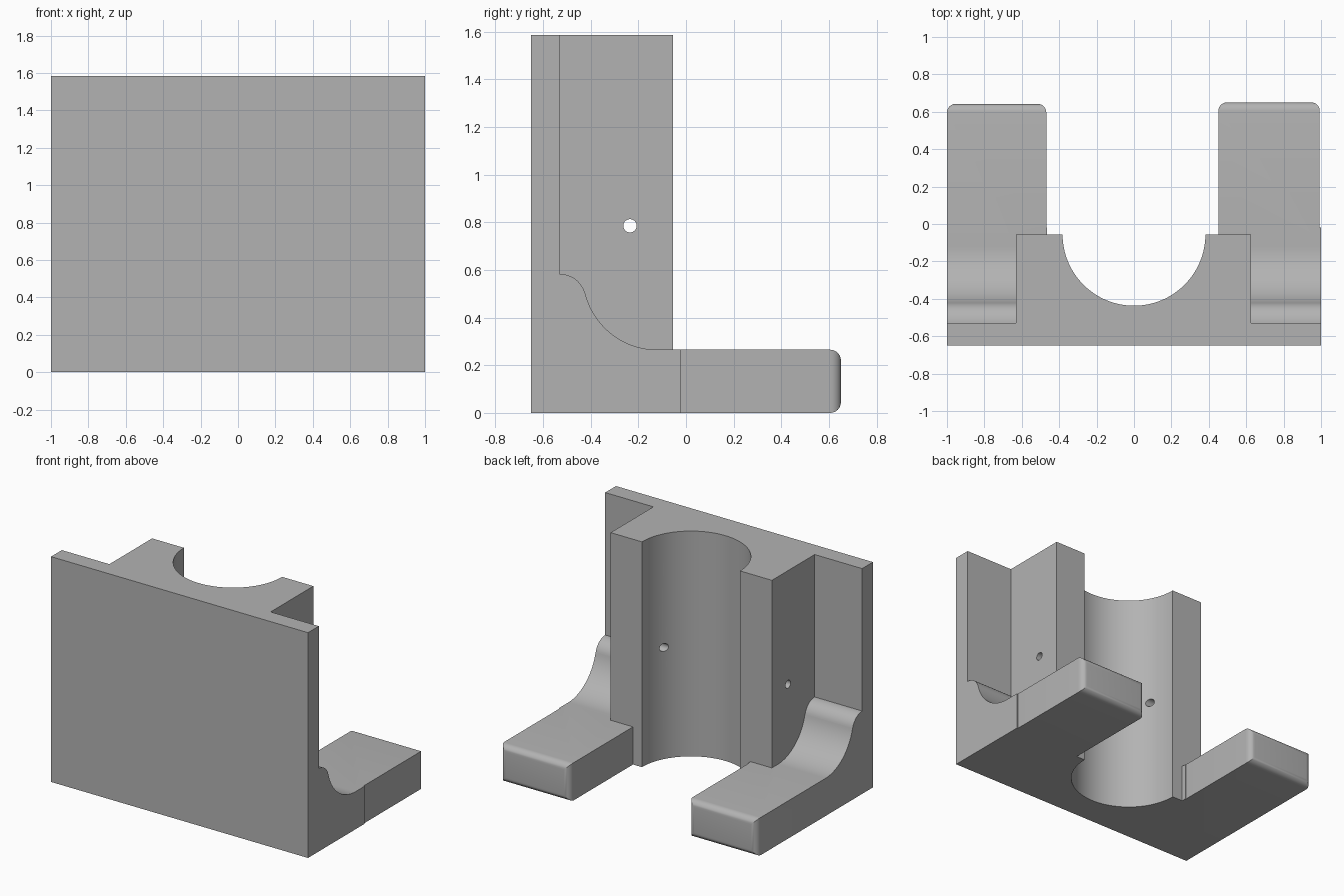
import bpy, bmesh, math
from mathutils import Vector

if "Cube" in bpy.data.objects:
    bpy.data.objects.remove(bpy.data.objects["Cube"], do_unlink=True)

H = 1.585            # overall height
FRONT, PLATE, REAR = -0.65, -0.53, -0.055

grey = bpy.data.materials.new("plain_grey")
grey.use_nodes = True
grey.diffuse_color = (0.45, 0.45, 0.45, 1)
grey.node_tree.nodes["Principled BSDF"].inputs["Base Color"].default_value = (0.45, 0.45, 0.45, 1)


def arc(cx, cy, r, a0, a1, n):
    angles = [math.radians(a0 + (a1 - a0) * i / n) for i in range(n + 1)]
    return [(cx + r * math.cos(a), cy + r * math.sin(a)) for a in angles]


def finish(name, bm):
    bmesh.ops.recalc_face_normals(bm, faces=bm.faces)
    mesh = bpy.data.meshes.new(name)
    bm.to_mesh(mesh)
    bm.free()
    mesh.materials.append(grey)
    ob = bpy.data.objects.new(name, mesh)
    bpy.context.collection.objects.link(ob)
    return ob


def prism(points, direction):
    bm = bmesh.new()
    face = bm.faces.new([bm.verts.new(p) for p in points])
    top = bmesh.ops.extrude_face_region(bm, geom=[face])
    verts = [g for g in top["geom"] if isinstance(g, bmesh.types.BMVert)]
    bmesh.ops.translate(bm, verts=verts, vec=direction)
    return bm


def combine(target, other, operation):
    mod = target.modifiers.new("join", 'BOOLEAN')
    mod.object, mod.operation, mod.solver = other, operation, 'EXACT'
    bpy.context.view_layer.objects.active = target
    bpy.ops.object.modifier_apply(modifier=mod.name)
    bpy.data.objects.remove(other, do_unlink=True)


# Front plate and channelled block share one plan outline
plan = [(-1, FRONT), (1, FRONT), (1, PLATE), (0.625, PLATE), (0.625, REAR)]
plan += arc(0, REAR, 0.382, 0, -180, 64)
plan += [(-0.63, REAR), (-0.63, PLATE), (-1, PLATE)]
bracket = finish("bracket", prism([(x, y, 0) for x, y in plan], Vector((0, 0, H))))

# Curved heel: convex shoulder running into a concave fillet
heel = [(-0.6, 0), (-0.02, 0), (-0.02, 0.265)]
heel += arc(-0.12, 0.577, 0.312, 270, 193.7, 24)
heel += arc(-0.53, 0.473, 0.11, 13.7, 90, 12) + [(-0.6, 0.583)]


def foot(side, x0, x1, toe0, toe1, end):
    ob = finish(side + "_heel", prism([(x0, y, z) for y, z in heel], Vector((x1 - x0, 0, 0))))
    combine(bracket, ob, 'UNION')
    # Toe block with its end face rounded all round
    corners = [(toe0, -0.1, 0), (toe1, -0.1, 0), (toe1, -0.1, 0.265), (toe0, -0.1, 0.265)]
    bm = prism(corners, Vector((0, end + 0.1, 0)))
    rim = [e for e in bm.edges if all(v.co.y > end - 0.01 for v in e.verts)]
    bmesh.ops.bevel(bm, geom=rim, offset=0.045, segments=6, profile=0.5, affect='EDGES')
    combine(bracket, finish(side + "_toe", bm), 'UNION')


foot("left", 0.455, 1.0, 0.451, 0.993, 0.65)
foot("right", -1.0, -0.465, -1.0, -0.469, 0.642)

# Cross pin hole through both channel walls
hole = [(-0.9, y, z) for y, z in arc(-0.235, 0.785, 0.028, 0, 345, 23)]
combine(bracket, finish("pin_hole", prism(hole, Vector((1.8, 0, 0)))), 'DIFFERENCE')

# Merge leftover coplanar splits, then shade
bm = bmesh.new()
bm.from_mesh(bracket.data)
bmesh.ops.remove_doubles(bm, verts=bm.verts, dist=0.0002)
bmesh.ops.dissolve_limit(bm, angle_limit=0.005, verts=bm.verts, edges=bm.edges)
bm.to_mesh(bracket.data)
bm.free()
bpy.ops.object.select_all(action='DESELECT')
bracket.select_set(True)
bpy.context.view_layer.objects.active = bracket
bpy.ops.object.shade_smooth_by_angle(angle=math.radians(30))
